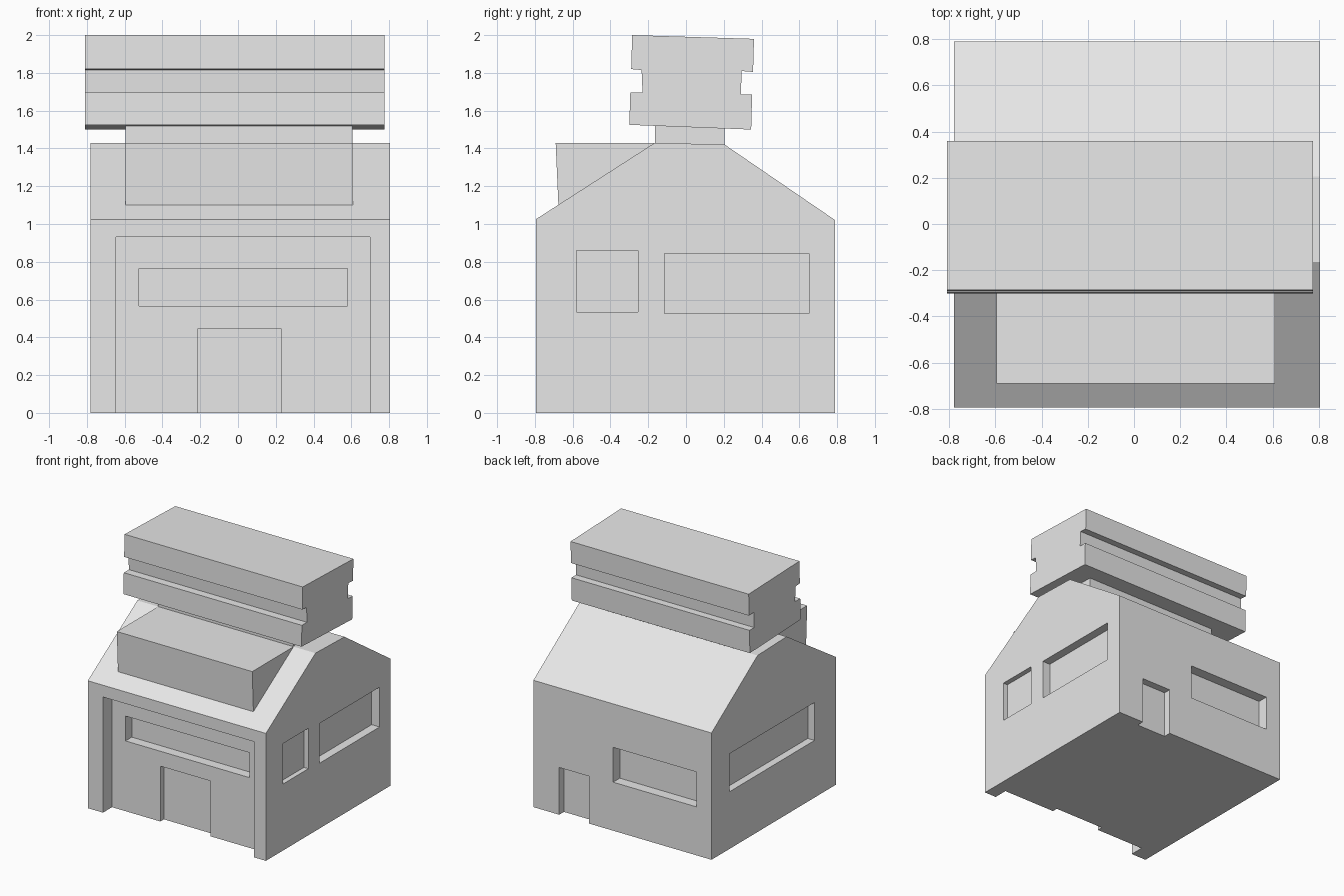
import bpy

cube = bpy.data.objects.get("Cube")
if cube:
    bpy.data.objects.remove(cube, do_unlink=True)

# Single plain material
grey = bpy.data.materials.new("plain_grey")
grey.use_nodes = True
colour = (0.8, 0.8, 0.8, 1)
grey.diffuse_color = colour
grey.node_tree.nodes["Principled BSDF"].inputs["Base Color"].default_value = colour


def extrude_x(name, profile, x0, x1):
    """Prism from a (y, z) outline, stretched from x0 to x1."""
    n = len(profile)
    verts = [(x, y, z) for x in (x0, x1) for y, z in profile]
    faces = [tuple(range(n)), tuple(reversed(range(n, 2 * n)))]
    faces += [(i, i + n, (i + 1) % n + n, (i + 1) % n) for i in range(n)]
    mesh = bpy.data.meshes.new(name)
    mesh.from_pydata(verts, [], faces)
    mesh.materials.append(grey)
    obj = bpy.data.objects.new(name, mesh)
    bpy.context.collection.objects.link(obj)
    # Make every face point outward
    bpy.context.view_layer.objects.active = obj
    bpy.ops.object.mode_set(mode="EDIT")
    bpy.ops.mesh.select_all(action="SELECT")
    bpy.ops.mesh.normals_make_consistent(inside=False)
    bpy.ops.object.mode_set(mode="OBJECT")
    return obj


def cut(target, x, y, z):
    """Sink a box-shaped opening into the target."""
    box = [(y[0], z[0]), (y[1], z[0]), (y[1], z[1]), (y[0], z[1])]
    cutter = extrude_x("cutter", box, *x)
    cutter.hide_render = True
    mod = target.modifiers.new("opening", "BOOLEAN")
    mod.operation = "DIFFERENCE"
    mod.solver = "EXACT"
    mod.object = cutter
    bpy.context.view_layer.objects.active = target
    bpy.ops.object.modifier_apply(modifier=mod.name)
    bpy.data.objects.remove(cutter, do_unlink=True)


# House body with gabled, flat-topped roof
front, back, left, right = -0.795, 0.79, 0.805, -0.78
house = extrude_x("house_body", [
    (front, 0), (front, 1.025), (-0.165, 1.43),
    (0.205, 1.42), (back, 1.02), (back, 0)], right, left)

# Front recess, then the long window and doorway inside it
cut(house, (-0.645, 0.70), (-1, -0.68), (-0.1, 0.93))
cut(house, (-0.525, 0.58), (-1, -0.60), (0.565, 0.765))
cut(house, (-0.215, 0.23), (-1, -0.635), (-0.1, 0.445))

# Back door and window
cut(house, (0.31, 0.575), (back - 0.06, 1), (-0.1, 0.38))
cut(house, (-0.645, 0.095), (back - 0.085, 1), (0.39, 0.67))

# Side windows
cut(house, (left - 0.04, 1), (-0.58, -0.255), (0.535, 0.86))
cut(house, (left - 0.07, 1), (-0.115, 0.65), (0.525, 0.845))
cut(house, (-1, right + 0.06), (-0.52, 0.56), (0.46, 0.765))

# Dormer on the front slope
extrude_x("dormer", [
    (-0.69, 1.43), (-0.675, 1.09), (-0.165, 1.41), (-0.165, 1.43)], -0.595, 0.61)

# Neck carrying the rooftop block
extrude_x("roof_neck", [
    (-0.165, 1.41), (0.205, 1.40), (0.205, 1.51), (-0.165, 1.525)], -0.595, 0.605)

# Grooved, slightly tilted rooftop block
extrude_x("rooftop_block", [
    (-0.285, 2.0), (0.36, 1.98), (0.355, 1.805), (0.295, 1.81),
    (0.29, 1.685), (0.35, 1.685), (0.345, 1.50), (-0.30, 1.525),
    (-0.295, 1.695), (-0.23, 1.695), (-0.235, 1.815), (-0.29, 1.82)], -0.81, 0.775)
